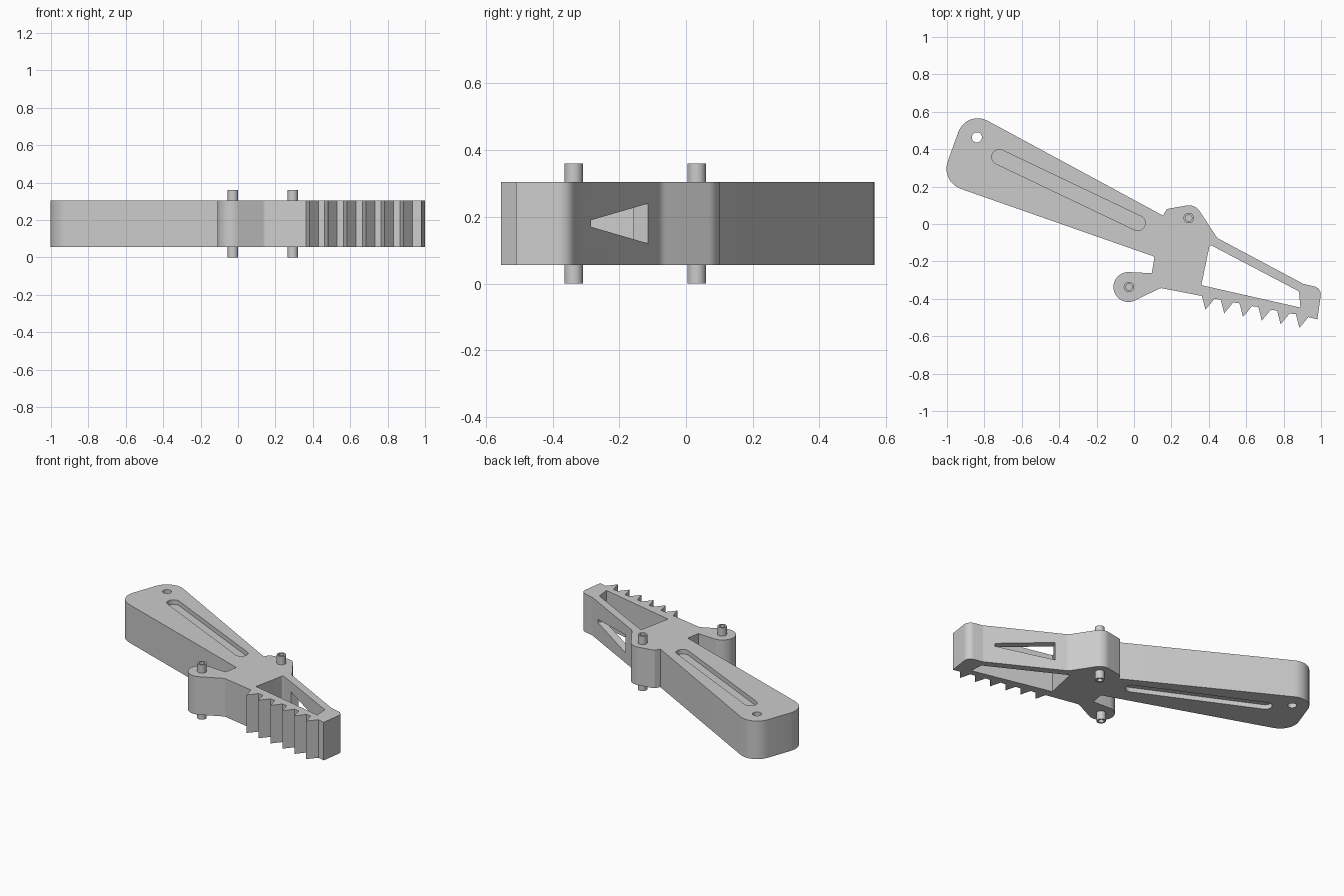
import bpy, bmesh, math
from mathutils import Vector, Matrix

if "Cube" in bpy.data.objects:
    bpy.data.objects.remove(bpy.data.objects["Cube"])

SHADE = (0.6, 0.6, 0.6, 1)
grey = bpy.data.materials.new("plain_grey")
grey.use_nodes = True
grey.diffuse_color = SHADE
grey.node_tree.nodes["Principled BSDF"].inputs["Base Color"].default_value = SHADE

LOW, HIGH = 0.055, 0.305      # body thickness
PIN_TOP = 0.36
GROOVE = 0.03


def arc(cx, cy, r, a0, a1, n=16):
    angles = [math.radians(a0 + (a1 - a0) * i / n) for i in range(n + 1)]
    return [(cx + r * math.cos(a), cy + r * math.sin(a)) for a in angles]


def circle(cx, cy, r, n=32):
    return arc(cx, cy, r, 0, 360, n)[:-1]


def fillet(before, corner, after, r, n=10):
    """Points of a rounded corner."""
    c = Vector(corner)
    u, v = (Vector(before) - c).normalized(), (Vector(after) - c).normalized()
    half = u.angle(v) / 2
    mid = c + (u + v).normalized() * (r / math.sin(half))
    start, end = (c + d * (r / math.tan(half)) - mid for d in (u, v))
    # Spread directions evenly between the two tangent points
    a0 = math.atan2(start.y, start.x)
    sweep = math.atan2(start.x * end.y - start.y * end.x, start.dot(end))
    return arc(mid.x, mid.y, r, math.degrees(a0), math.degrees(a0 + sweep), n)


def rounded(points):
    """Outline from (x, y) sharp and (x, y, radius) rounded corners."""
    out = []
    for i, p in enumerate(points):
        if len(p) == 2:
            out.append(p)
        else:
            out += fillet(points[i - 1][:2], p[:2], points[(i + 1) % len(points)][:2], p[2])
    return out


def prism(name, outline, lo, hi, matrix=Matrix()):
    bm = bmesh.new()
    base = bm.faces.new([bm.verts.new((x, y, lo)) for x, y in outline])
    top = bmesh.ops.extrude_face_region(bm, geom=[base], use_keep_orig=True)["geom"]
    moved = [v for v in top if isinstance(v, bmesh.types.BMVert)]
    bmesh.ops.translate(bm, verts=moved, vec=(0, 0, hi - lo))
    bm.transform(matrix)
    bmesh.ops.recalc_face_normals(bm, faces=bm.faces)
    mesh = bpy.data.meshes.new(name)
    bm.to_mesh(mesh)
    bm.free()
    mesh.materials.append(grey)
    obj = bpy.data.objects.new(name, mesh)
    bpy.context.collection.objects.link(obj)
    return obj


def activate(obj):
    bpy.ops.object.select_all(action='DESELECT')
    obj.select_set(True)
    bpy.context.view_layer.objects.active = obj


def cut(target, cutter):
    cutter.hide_render = True
    mod = target.modifiers.new("cut", 'BOOLEAN')
    mod.operation, mod.solver, mod.object = 'DIFFERENCE', 'EXACT', cutter
    activate(target)
    bpy.ops.object.modifier_apply(modifier=mod.name)
    bpy.data.objects.remove(cutter)


def smooth(obj):
    activate(obj)
    bpy.ops.object.shade_smooth_by_angle(angle=math.radians(30))


# Body outline: handle, pivot boss, strut, jaw tip
outline = [(-1.035, 0.226, 0.115), (-0.896, 0.613, 0.11), (0.155, 0.045),
           (0.175, 0.08, 0.012), (0.326, 0.107, 0.07), (0.445, -0.075, 0.06),
           (0.905, -0.32, 0.03), (1.004, -0.343, 0.045), (0.98, -0.51)]
# Saw teeth, from the tip inwards
for i in reversed(range(6)):
    dx, dy = 0.1005 * i, -0.0195 * i
    outline += [(0.43 + dx, -0.4 + dy), (0.382 + dx, -0.458 + dy), (0.363 + dx, -0.385 + dy)]
# Lower boss and the notch below the handle
outline += [(0.142, -0.342, 0.03)] + arc(-0.03, -0.337, 0.08, -62, -270, 24)
outline += [(0.095, -0.263), (0.11, -0.175)]
body = prism("clamp_body", rounded(outline), LOW, HIGH)

# Open pocket in the jaw
pocket = rounded([(0.405, -0.11, 0.01), (0.882, -0.36, 0.01), (0.89, -0.447), (0.36, -0.327)])
cut(body, prism("pocket_cutter", pocket, -1, 1))

# Hanging hole through the handle
cut(body, prism("hole_cutter", circle(-0.84, 0.463, 0.027), -1, 1))

# Long shallow grooves on both faces of the handle
a, b = Vector((-0.72, 0.358)), Vector((0.02, 0.005))
turn = math.degrees(math.atan2(b.y - a.y, b.x - a.x))
slot = arc(a.x, a.y, 0.04, turn + 90, turn + 270) + arc(b.x, b.y, 0.04, turn - 90, turn + 90)
cut(body, prism("groove_cutter", slot, HIGH - GROOVE, 1))
cut(body, prism("groove_cutter", slot, -1, LOW + GROOVE))

# Tapered window through the strut
along = Vector((0.46, -0.245, 0)).normalized()
up = Vector((0, 0, 1))
frame = Matrix((along, up, along.cross(up))).transposed().to_4x4()
frame.translation = (0.517, -0.114, 0.18)
window = [(0, -0.06), (0.365, -0.01), (0.365, 0.01), (0, 0.06)]
cut(body, prism("window_cutter", window, -0.075, 0.075, frame))
smooth(body)

# Hollow-ended pins through both bosses
for name, x, y in (("upper_pin", 0.293, 0.032), ("lower_pin", -0.027, -0.337)):
    pin = prism(name, circle(x, y, 0.028), 0, PIN_TOP)
    for lo, hi in ((HIGH, 1), (-1, LOW)):
        cut(pin, prism("bore_cutter", circle(x, y, 0.017), lo, hi))
    smooth(pin)
